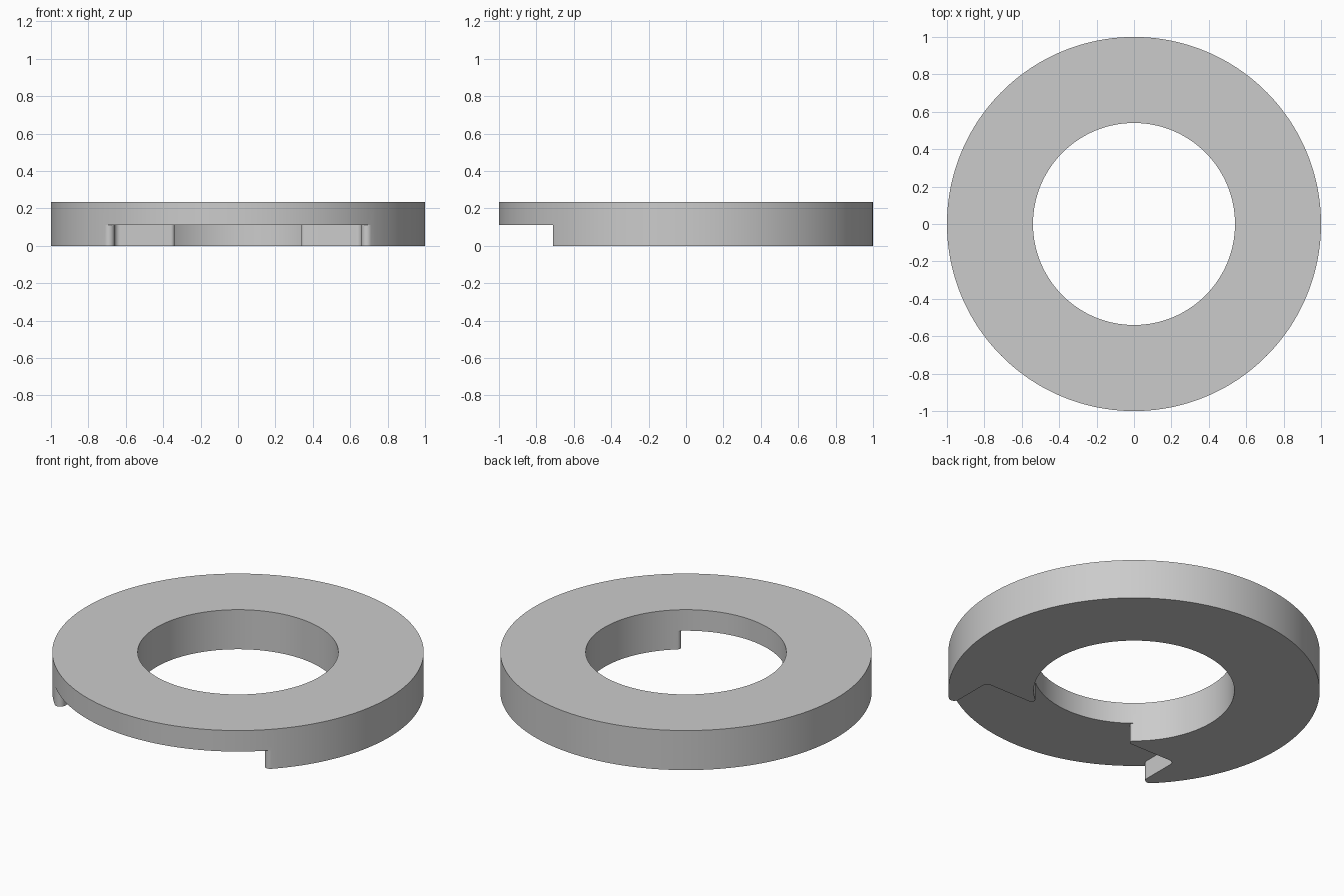
import bpy
import bmesh
from math import atan2, cos, sin, sqrt, pi, radians

if "Cube" in bpy.data.objects:
    bpy.data.objects.remove(bpy.data.objects["Cube"])

OUTER, INNER = 1.0, 0.54
TOP, STEP = 0.235, 0.11          # full thickness, underside of the relief
SIDE, BACK = 0.66, -0.45         # side and back planes of the relief
R_OUT, R_MID, R_IN = 0.03, 0.03, 0.02


def arc(cx, cy, r, start, end, n):
    angles = [start + (end - start) * i / n for i in range(n + 1)]
    return [(cx + r * cos(a), cy + r * sin(a)) for a in angles]


# Rounded lips where the relief meets the rim and the bore
ox = SIDE + R_OUT
oy = -sqrt((OUTER - R_OUT) ** 2 - ox ** 2)
iy = BACK + R_IN
ix = sqrt((INNER + R_IN) ** 2 - iy ** 2)
a_out, a_in = atan2(oy, ox), atan2(iy, ix)

# Relief wall from rim to bore, then its mirror image
wall_left = (arc(ox, oy, R_OUT, a_out, -pi, 10)
             + arc(SIDE - R_MID, BACK - R_MID, R_MID, 0, pi / 2, 8)
             + arc(ix, iy, R_IN, -pi / 2, a_in - pi, 10))
wall_right = [(-x, y) for x, y in wall_left]

# Rim and bore, each split into a thick part and a relieved front part
rim = arc(0, 0, OUTER, a_out, pi - a_out, 160)
bore = arc(0, 0, INNER, a_in, pi - a_in, 160)
rim_front = arc(0, 0, OUTER, -pi - a_out, a_out, 60)
bore_front = arc(0, 0, INNER, -pi - a_in, a_in, 60)

bm = bmesh.new()


def side(points, z0, z1):
    low = [bm.verts.new((x, y, z0)) for x, y in points]
    high = [bm.verts.new((x, y, z1)) for x, y in points]
    for i in range(len(points) - 1):
        bm.faces.new((low[i], low[i + 1], high[i + 1], high[i]))


def ring_top(outside, inside, z):
    a = [bm.verts.new((x, y, z)) for x, y in outside]
    b = [bm.verts.new((x, y, z)) for x, y in inside]
    for i in range(len(a) - 1):
        bm.faces.new((a[i], a[i + 1], b[i + 1], b[i]))


def cap(points, z):
    loop = list(dict.fromkeys((round(x, 6), round(y, 6)) for x, y in points))
    bm.faces.new([bm.verts.new((x, y, z)) for x, y in loop])


# Vertical surfaces
for path in (rim, bore):
    side(path, 0, STEP)
    side(path, STEP, TOP)
for path in (rim_front, bore_front):
    side(path, STEP, TOP)
for path in (wall_left, wall_right):
    side(path, 0, STEP)

# Top face, bottom face and relief ceiling
ring_top(rim, bore, TOP)
ring_top(rim_front, bore_front, TOP)
cap(rim + wall_right + bore[::-1] + wall_left[::-1], 0)
cap(rim_front + wall_left + bore_front[::-1] + wall_right[::-1], STEP)

bmesh.ops.remove_doubles(bm, verts=bm.verts, dist=0.0001)
flat = [f for f in bm.faces if len(f.verts) > 4]
bmesh.ops.triangulate(bm, faces=flat)
bmesh.ops.recalc_face_normals(bm, faces=bm.faces)

mesh = bpy.data.meshes.new("stepped_washer")
bm.to_mesh(mesh)
bm.free()
washer = bpy.data.objects.new("stepped_washer", mesh)
bpy.context.collection.objects.link(washer)

# Plain grey finish
grey = bpy.data.materials.new("light_grey")
grey.use_nodes = True
grey.diffuse_color = (0.6, 0.6, 0.6, 1)
grey.node_tree.nodes["Principled BSDF"].inputs["Base Color"].default_value = (0.6, 0.6, 0.6, 1)
mesh.materials.append(grey)

bpy.ops.object.select_all(action="DESELECT")
washer.select_set(True)
bpy.context.view_layer.objects.active = washer
bpy.ops.object.shade_smooth_by_angle(angle=radians(35))
